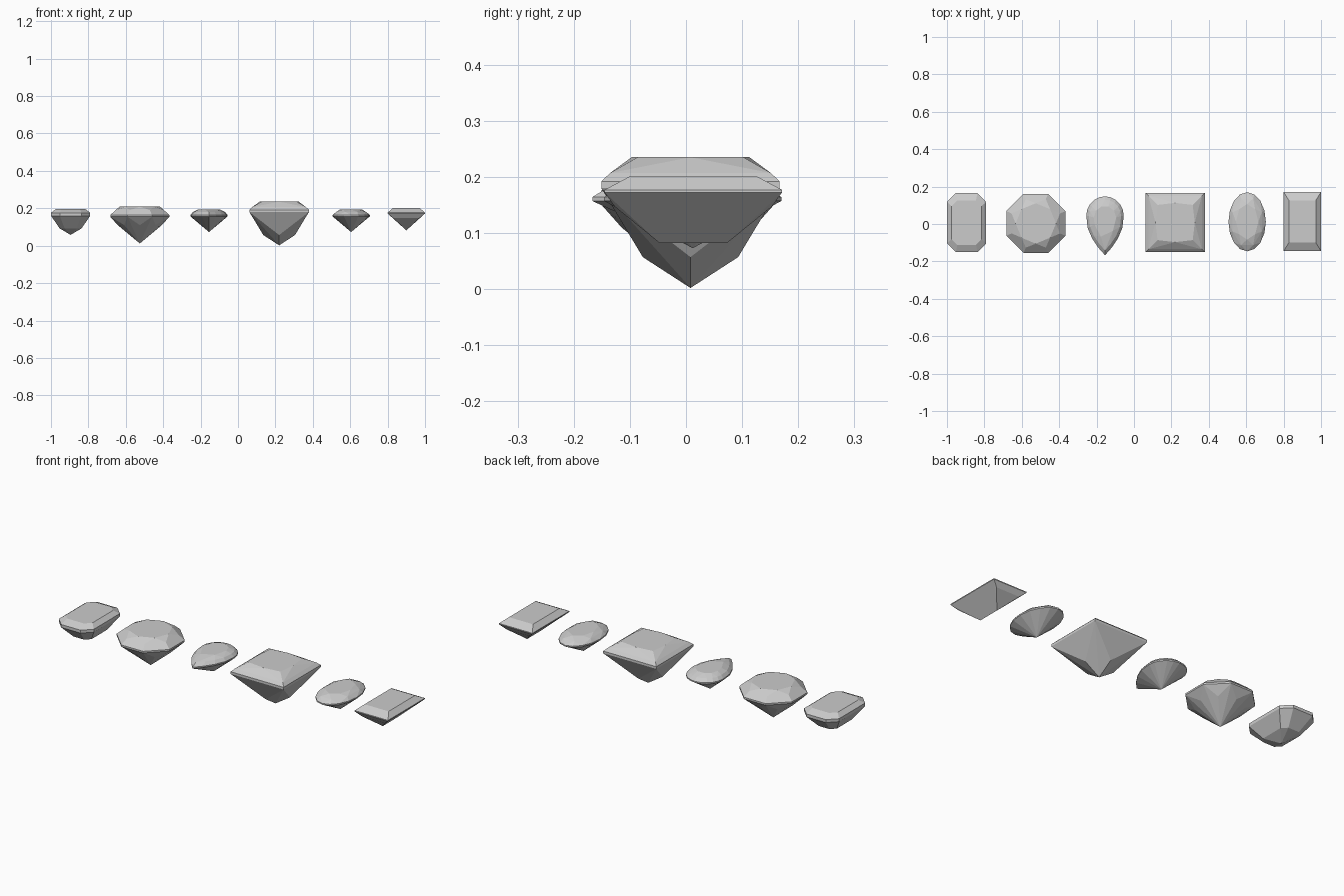
import bpy, bmesh
from math import cos, sin, pi, radians

if "Cube" in bpy.data.objects:
    bpy.data.objects.remove(bpy.data.objects["Cube"])


def gem(name, x, y, points):
    """Faceted convex stone from outline rings; flat facets are merged."""
    bm = bmesh.new()
    for p in points:
        bm.verts.new(p)
    res = bmesh.ops.convex_hull(bm, input=bm.verts[:])
    loose = [v for v in bm.verts if not v.link_faces]
    bmesh.ops.delete(bm, geom=loose, context='VERTS')
    bmesh.ops.dissolve_limit(bm, angle_limit=radians(1.0),
                             verts=bm.verts[:], edges=bm.edges[:])
    bmesh.ops.recalc_face_normals(bm, faces=bm.faces[:])
    me = bpy.data.meshes.new(name)
    bm.to_mesh(me)
    bm.free()
    ob = bpy.data.objects.new(name, me)
    ob.location = (x, y, 0)
    bpy.context.collection.objects.link(ob)
    return ob


def ring(n, rx, ry, z, turn=0.0):
    return [(rx * cos(2 * pi * (i + turn) / n), ry * sin(2 * pi * (i + turn) / n), z)
            for i in range(n)]


def rect(hx, hy, z):
    return [(sx * hx, sy * hy, z) for sx in (-1, 1) for sy in (-1, 1)]


def cut_rect(hx, hy, c, z):
    return rect(hx - c, hy, z) + rect(hx, hy - c, z)


def scaled(outline, s, z, cy=0.0):
    return [(px * s, cy + (py - cy) * s, z) for px, py in outline]


# Step-cut stone with clipped corners
gem("emerald_cut_gem", -0.895, 0.007,
    cut_rect(0.08, 0.118, 0.03, 0.195) + cut_rect(0.105, 0.158, 0.047, 0.176)
    + cut_rect(0.105, 0.158, 0.047, 0.16) + cut_rect(0.058, 0.09, 0.026, 0.092)
    + [(0, 0, 0.058)])

# Round brilliant stone: octagonal girdle, table turned half a step
R = 0.158 / cos(pi / 8)
gem("round_brilliant_gem", -0.525, 0.003,
    ring(8, 0.108, 0.108, 0.209) + ring(8, 0.14, 0.14, 0.19, 0.5)
    + ring(8, R, R, 0.164, 0.5) + ring(8, R, R, 0.155, 0.5)
    + ring(8, 0.118, 0.118, 0.11) + [(0, 0, 0.012)])

# Pear stone: half ellipse at the back, tapering to a tip at the front
side = [(0.093, -0.02), (0.07, -0.075), (0.037, -0.125)]
pear = [(0.1 * cos(i * pi / 10), 0.045 + 0.103 * sin(i * pi / 10)) for i in range(11)]
pear += side + [(-a, b) for a, b in side] + [(0, -0.167)]
gem("pear_gem", -0.155, 0,
    scaled(pear[::2], 0.6, 0.193, 0.02) + scaled(pear, 0.86, 0.18, 0.02)
    + scaled(pear, 1, 0.164) + scaled(pear, 1, 0.157) + [(0, 0.015, 0.073)])

# Square stone: bowed table, corner ridges running down to the point
gem("square_gem", 0.22, 0.008,
    rect(0.094, 0.094, 0.235) + ring(4, 0.105, 0.105, 0.235)
    + rect(0.143, 0.143, 0.207) + rect(0.159, 0.159, 0.192) + rect(0.159, 0.159, 0.18)
    + ring(4, 0.085, 0.085, 0.057) + [(0, 0, 0.002)])

# Oval stone
gem("oval_gem", 0.605, 0.012,
    ring(8, 0.06, 0.095, 0.193) + ring(8, 0.085, 0.135, 0.181, 0.5)
    + ring(16, 0.1, 0.158, 0.164) + ring(16, 0.1, 0.158, 0.157) + [(0, 0, 0.073)])

# Rectangular stone with a keel line underneath
gem("baguette_gem", 0.9, 0.013,
    rect(0.072, 0.113, 0.201) + rect(0.1, 0.158, 0.177) + rect(0.1, 0.158, 0.172)
    + rect(0.069, 0.14, 0.147) + [(0, -0.06, 0.082), (0, 0.06, 0.082)])
